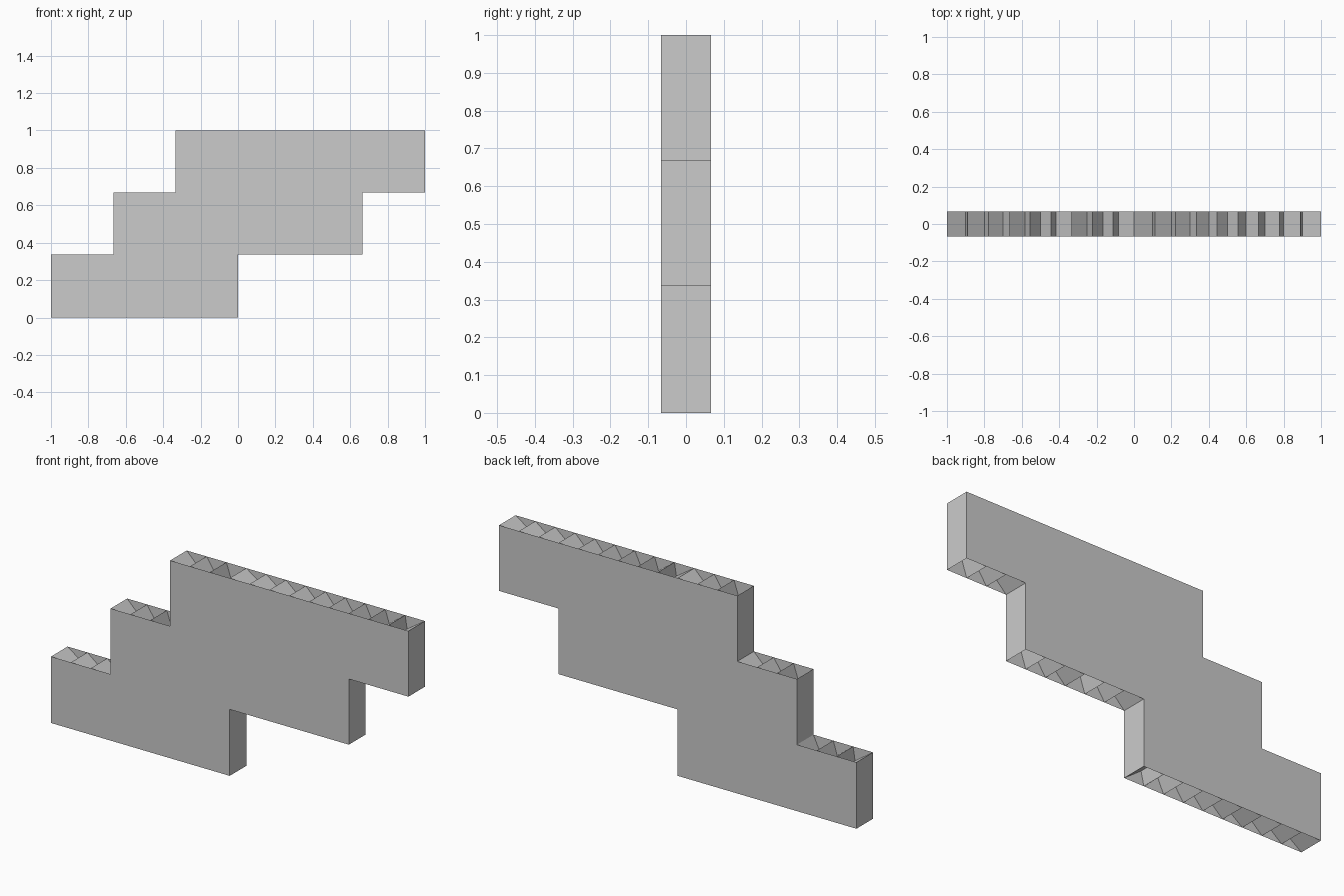
import bpy

if "Cube" in bpy.data.objects:
    bpy.data.objects.remove(bpy.data.objects["Cube"])

T = 1 / 3
Y = 0.066                 # half thickness
Z1, Z2 = 0.336, 0.668     # step heights
PITCH = T / 3             # three grooves per step length


def make_object(name, verts, faces):
    mesh = bpy.data.meshes.new(name)
    mesh.from_pydata(verts, [], faces)
    mesh.update()
    obj = bpy.data.objects.new(name, mesh)
    bpy.context.collection.objects.link(obj)
    return obj


def ribbon(name, profile):
    """Sweep an x-z polyline across the thickness as a flat-faced strip."""
    verts = [(x, y, z) for x, z in profile for y in (-Y, Y)]
    faces = [(2 * i, 2 * i + 2, 2 * i + 3, 2 * i + 1) for i in range(len(profile) - 1)]
    return make_object(name, verts, faces)


def grooves(name, x0, x1, z, a, b, depth):
    """V grooves whose valleys shift steadily along the span a..b."""
    t = PITCH / (b - a + PITCH)
    profile = [(x0, z)]
    for i in range(round((x1 - x0) / PITCH)):
        p = x0 + i * PITCH
        profile += [(p + t * (b - p), z + depth), (p + PITCH, z)]
    if depth > 0:
        profile.reverse()
    return ribbon(name, profile)


# Stepped outline of the side sheets
outline = [(-1, 0), (0, 0), (0, Z1), (2 * T, Z1), (2 * T, Z2), (1, Z2),
           (1, 1), (-T, 1), (-T, Z2), (-2 * T, Z2), (-2 * T, Z1), (-1, Z1)]
n = len(outline)
make_object("front_sheet", [(x, -Y, z) for x, z in outline], [tuple(range(n))])
make_object("back_sheet", [(x, Y, z) for x, z in outline], [tuple(reversed(range(n)))])

# Upright end walls of the steps
for i, (x, z) in enumerate(outline):
    x2, z2 = outline[(i + 1) % n]
    if x == x2:
        ribbon("end_wall", [(x2, z2), (x, z)])

# Grooved treads: start, end, height, span start, span end, depth
for args in [(-1, -2 * T, Z1, -1, 0, -0.07),
             (-2 * T, -T, Z2, -2 * T, -T, -0.083),
             (-T, 0, 1, -T, 0, -0.083),
             (0, 1, 1, 0, 1, -0.067)]:
    grooves("top_grooves", *args)

# Grooved undersides
for args in [(-1, -2 * T, 0, -1, 0, 0.07),
             (-2 * T, 0, 0, -2 * T, 0, 0.07),
             (0, T, Z1, 0, T, 0.083),
             (T, 2 * T, Z1, T, 2 * T, 0.083),
             (2 * T, 1, Z2, 2 * T, 1, 0.083)]:
    grooves("underside_grooves", *args)
